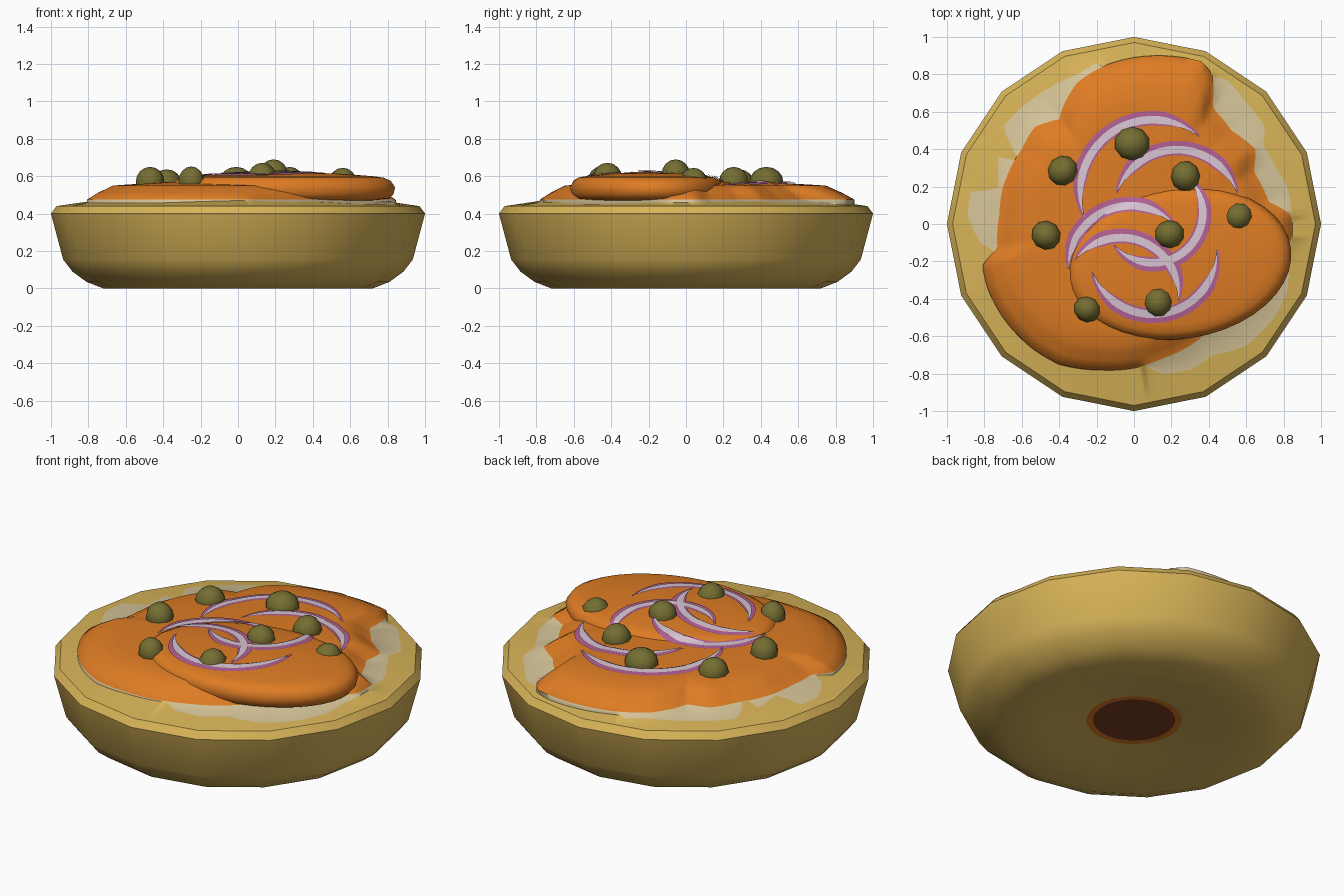
import bpy, bmesh, math
from mathutils import Matrix

if "Cube" in bpy.data.objects:
    bpy.data.objects.remove(bpy.data.objects["Cube"])

TAU = 2 * math.pi
SEG = 192


def mat(name, r, g, b):
    lin = lambda c: (c / 255 / 12.92) if c < 11 else ((c / 255 + 0.055) / 1.055) ** 2.4
    m = bpy.data.materials.new(name)
    m.diffuse_color = (lin(r), lin(g), lin(b), 1)
    m.use_nodes = True
    m.node_tree.nodes["Principled BSDF"].inputs["Base Color"].default_value = m.diffuse_color
    return m


CRUST = mat("crust tan", 216, 180, 88)
SAUCE = mat("sauce orange", 222, 124, 36)
CREAM = mat("cheese cream", 214, 196, 152)
PURPLE = mat("onion purple", 178, 96, 148)
PALE = mat("onion pale", 214, 196, 210)
OLIVE = mat("olive green", 116, 110, 50)
BROWN = mat("base brown", 122, 62, 34)


def finish(bm, name, mats, angle=40):
    me = bpy.data.meshes.new(name)
    bm.to_mesh(me)
    bm.free()
    ob = bpy.data.objects.new(name, me)
    bpy.context.collection.objects.link(ob)
    for m in mats:
        me.materials.append(m)
    bpy.ops.object.select_all(action='DESELECT')
    ob.select_set(True)
    bpy.context.view_layer.objects.active = ob
    bpy.ops.object.shade_smooth_by_angle(angle=math.radians(angle))
    return ob


def loft(bm, rings, mids):
    """Join closed rings of points (innermost may be a single point)."""
    vr = [[bm.verts.new(p) for p in r] for r in rings]
    for a, b, mi in zip(vr, vr[1:], mids):
        n = max(len(a), len(b))
        for i in range(n):
            j = (i + 1) % n
            if len(a) == 1:
                f = bm.faces.new((a[0], b[i], b[j]))
            elif len(b) == 1:
                f = bm.faces.new((a[i], a[j], b[0]))
            else:
                f = bm.faces.new((a[i], a[j], b[j], b[i]))
            f.material_index = mi
    bmesh.ops.recalc_face_normals(bm, faces=bm.faces[:])


def lerp(table, x):
    if x <= table[0][0]:
        return table[0][1]
    for (x0, y0), (x1, y1) in zip(table, table[1:]):
        if x <= x1:
            return y0 + (y1 - y0) * (x - x0) / (x1 - x0)
    return table[-1][1]


def polar_table(pts):
    t = sorted((math.atan2(y, x) % TAU, math.hypot(x, y)) for x, y in pts)
    return [(t[-1][0] - TAU, t[-1][1])] + t + [(t[0][0] + TAU, t[0][1])]


# Sauce outline and cheese patch outline, seen from above
sauce_edge = polar_table([
    (.12, .9), (.36, .87), (.42, .8), (.42, .62), (.52, .5), (.65, .4), (.64, .28),
    (.72, .12), (.84, .05), (.84, -.08), (.68, -.25), (.5, -.45), (.3, -.65), (.15, -.72),
    (0, -.77), (-.18, -.78), (-.4, -.75), (-.55, -.66), (-.7, -.5), (-.78, -.35),
    (-.81, -.22), (-.73, -.13), (-.72, .05), (-.7, .2), (-.6, .4), (-.53, .52),
    (-.4, .56), (-.37, .65), (-.3, .76), (-.15, .85), (0, .89)])
cheese_edge = polar_table([
    (.1, .7), (.4, .79), (.5, .77), (.6, .65), (.7, .52), (.69, .42), (.76, .3), (.82, .2),
    (.84, .08), (.83, -.2), (.82, -.35), (.75, -.5), (.6, -.65), (.42, -.7), (.3, -.78),
    (.15, -.8), (.05, -.75), (-.3, -.6), (-.7, -.12), (-.8, -.13), (-.89, .04), (-.87, .18),
    (-.72, .18), (-.6, .32), (-.72, .38), (-.7, .52), (-.5, .7), (-.3, .8),
    (-.2, .86), (-.1, .8)])
MOUND = [(0, .575), (.5, .568), (.83, .55), (.93, .51), (1, .475)]

# Slab of sauce lying on the front right
LC, LA, LB, LROT = (.24, -.21), .605, .405, math.radians(8)
SLAB = [(0, .622), (.5, .614), (.8, .6), (.9, .592), (.96, .575), (1, .54)]


def crust_z(r):
    return .44 + (.97 - r) * .15


def mound_z(x, y):
    r = math.hypot(x, y)
    rb = lerp(sauce_edge, math.atan2(y, x) % TAU)
    return lerp(MOUND, r / rb) if r < rb else crust_z(r)


def top_z(x, y):
    dx, dy = x - LC[0], y - LC[1]
    c, s = math.cos(LROT), math.sin(LROT)
    t = math.hypot((dx * c + dy * s) / LA, (dy * c - dx * s) / LB)
    return max(mound_z(x, y), lerp(SLAB, t) if t < 1 else 0)


# Sixteen-sided crust bowl with a sauce disc underneath
def ring16(r, z):
    return [(r * math.cos(TAU * i / 16), r * math.sin(TAU * i / 16), z) for i in range(16)]


def circle(r, z, n=48):
    return [(r * math.cos(TAU * i / n), r * math.sin(TAU * i / n), z) for i in range(n)]


bm = bmesh.new()
profile = [(.25, .05), (.5, .018), (.72, 0), (.81, .035), (.885, .09), (.935, .155),
           (1, .4), (.97, .44)]
loft(bm, [ring16(r, z) for r, z in profile], [0] * 7)
finish(bm, "crust_bowl", [CRUST], 35)

bm = bmesh.new()
loft(bm, [[(0, 0, .05)], circle(.22, .048), circle(.255, .046)], [1, 0])
for f in bm.faces:
    if f.normal.z > 0:
        f.normal_flip()
finish(bm, "underside_disc", [SAUCE, BROWN])

# Filling surface: sauce mound, cheese patches and crust border
bm = bmesh.new()
angles = [TAU * i / SEG for i in range(SEG)]
rings = [[(0, 0, MOUND[0][1])]]
for t in (.25, .5, .7, .83, .88, .93, 1):
    rings.append([(t * lerp(sauce_edge, a) * math.cos(a), t * lerp(sauce_edge, a) * math.sin(a),
                   lerp(MOUND, t)) for a in angles])
cheese, border = [], []
for a in angles:
    r = min(max(lerp(cheese_edge, a), lerp(sauce_edge, a) + .001), .93)
    cheese.append((r * math.cos(a), r * math.sin(a), crust_z(r)))
    r = .97 * math.cos(math.pi / 16) / math.cos(a % (math.pi / 8) - math.pi / 16)
    border.append((r * math.cos(a), r * math.sin(a), .44))
loft(bm, rings + [cheese, border], [0] * 7 + [1, 2])
if sum(f.normal.z for f in bm.faces) < 0:
    bmesh.ops.reverse_faces(bm, faces=bm.faces[:])
finish(bm, "filling_top", [SAUCE, CREAM, CRUST], 60)

# Sauce slab
bm = bmesh.new()
slab_profile = SLAB + [(.985, .505), (.95, .48), (.8, .47), (0, .47)]
slab_rings = []
for s, z in slab_profile:
    n = 1 if s == 0 else 40
    ring = []
    for i in range(n):
        u, v = s * LA * math.cos(TAU * i / 40), s * LB * math.sin(TAU * i / 40)
        ring.append((LC[0] + u * math.cos(LROT) - v * math.sin(LROT),
                     LC[1] + u * math.sin(LROT) + v * math.cos(LROT), z))
    slab_rings.append(ring)
loft(bm, slab_rings, [0] * (len(slab_rings) - 1))
finish(bm, "sauce_slab", [SAUCE], 60)


# Onion crescents: purple ribbon with a pale ribbon on top
def ribbon(bm, cx, cy, r, a0, a1, outer, inner, lift, mi):
    n, prev = 40, None
    for i in range(n + 1):
        f = i / n
        a = math.radians(a0 + (a1 - a0) * f)
        w = max(.08, min(1, 1.6 * math.sin(math.pi * f)))
        mid, half = r - (outer + inner) / 2, (inner - outer) / 2 * w
        row = []
        for k in (-1, 0, 1):
            x, y = cx + (mid + k * half) * math.cos(a), cy + (mid + k * half) * math.sin(a)
            row.append(bm.verts.new((x, y, top_z(x, y) + lift)))
        if prev:
            for k in (0, 1):
                fc = bm.faces.new((prev[k], prev[k + 1], row[k + 1], row[k]))
                fc.material_index = mi
                fc.normal_update()
                if fc.normal.z < 0:
                    fc.normal_flip()
        prev = row


onions = [(.1, .17, .435, 200, 50), (.23, .06, .385, 162, 18), (.1, .06, .315, 45, -140),
          (-.02, -.23, .375, 182, 45), (-.07, -.38, .355, 142, -6), (.1, -.14, .39, 200, 360)]
for i, o in enumerate(onions):
    bm = bmesh.new()
    ribbon(bm, *o, 0, .078, .005, 0)
    ribbon(bm, *o, .027, .068, .009, 1)
    finish(bm, f"onion_slice_{i + 1}", [PURPLE, PALE], 60)

# Olives: x, y, radius, top height
olives = [(-.01, .43, .095, .65), (-.38, .285, .083, .637), (.275, .255, .082, .65),
          (-.47, -.06, .08, .65), (.19, -.055, .08, .69), (.56, .04, .078, .645),
          (.13, -.42, .08, .672), (-.25, -.455, .073, .652)]
for i, (x, y, r, top) in enumerate(olives):
    bm = bmesh.new()
    bmesh.ops.create_uvsphere(bm, u_segments=10, v_segments=8, radius=1,
                              matrix=Matrix.Translation((x, y, top - .08))
                              @ Matrix.Rotation(i * .8, 4, 'Z')
                              @ Matrix.Diagonal((r, r * .95, .08, 1)))
    finish(bm, f"olive_{i + 1}", [OLIVE], 60)
